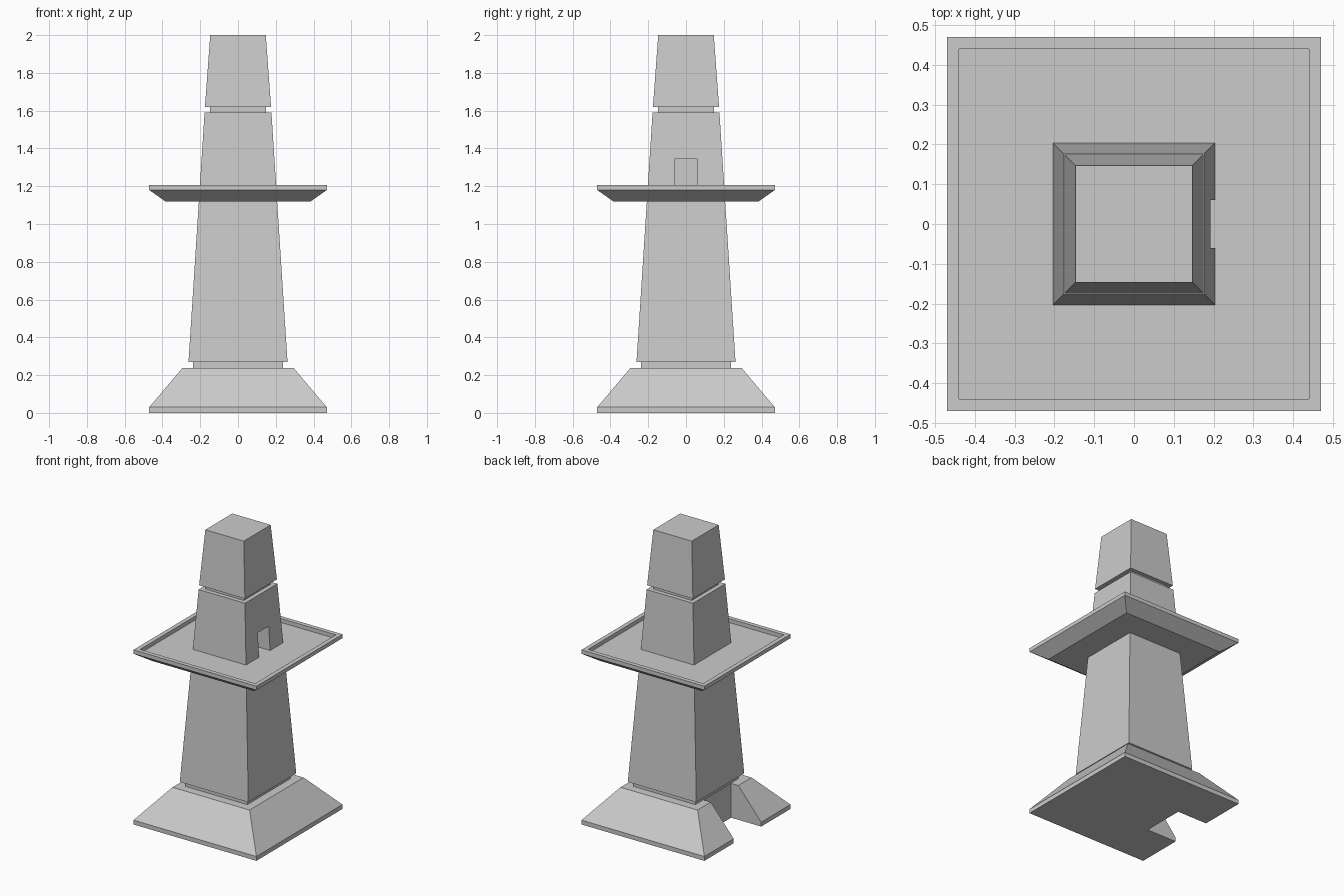
import bpy
import bmesh

if "Cube" in bpy.data.objects:
    bpy.data.objects.remove(bpy.data.objects["Cube"])


def square_loft(name, rings):
    """Closed square-section solid from (half width, z) rings."""
    bm = bmesh.new()
    loops = [[bm.verts.new((sx * h, sy * h, z))
              for sx, sy in ((-1, -1), (1, -1), (1, 1), (-1, 1))]
             for h, z in rings]
    for low, high in zip(loops, loops[1:]):
        for i in range(4):
            j = (i + 1) % 4
            bm.faces.new((low[i], low[j], high[j], high[i]))
    bm.faces.new(loops[0][::-1])
    bm.faces.new(loops[-1])
    bmesh.ops.recalc_face_normals(bm, faces=bm.faces)
    mesh = bpy.data.meshes.new(name)
    bm.to_mesh(mesh)
    bm.free()
    obj = bpy.data.objects.new(name, mesh)
    bpy.context.collection.objects.link(obj)
    return obj


def cut_box(target, name, low, high):
    """Cut an axis-aligned box out of the target."""
    centre = [(a + b) / 2 for a, b in zip(low, high)]
    bpy.ops.mesh.primitive_cube_add(size=1, location=centre)
    cutter = bpy.context.object
    cutter.name = name
    cutter.scale = [b - a for a, b in zip(low, high)]
    cutter.hide_render = True
    cutter.display_type = 'WIRE'
    mod = target.modifiers.new(name, 'BOOLEAN')
    mod.operation = 'DIFFERENCE'
    mod.solver = 'EXACT'
    mod.object = cutter
    bpy.context.view_layer.update()
    bpy.context.view_layer.objects.active = target
    bpy.ops.object.modifier_apply(modifier=mod.name)
    bpy.data.objects.remove(cutter)


# Sloped plinth with an entrance passage on the left side
plinth = square_loft("plinth", [(0.47, 0), (0.47, 0.03), (0.295, 0.237)])
cut_box(plinth, "entrance_cutter", (-0.6, -0.15, -0.1), (-0.24, 0.15, 0.4))

# Recessed joint between plinth and shaft
square_loft("lower_neck", [(0.237, 0.237), (0.237, 0.27)])

# Tapered shaft with a doorway onto the balcony on the right side
shaft = square_loft("shaft", [(0.262, 0.27), (0.177, 1.59)])
cut_box(shaft, "doorway_cutter", (0.10, -0.06, 1.175), (0.4, 0.06, 1.345))

# Balcony tray with flared underside and raised rim
square_loft("balcony", [(0.385, 1.12), (0.47, 1.18), (0.47, 1.207),
                        (0.44, 1.207), (0.44, 1.18)])

# Recessed joint and tapered cap
square_loft("upper_neck", [(0.147, 1.59), (0.147, 1.62)])
square_loft("cap", [(0.175, 1.62), (0.147, 2.0)])
